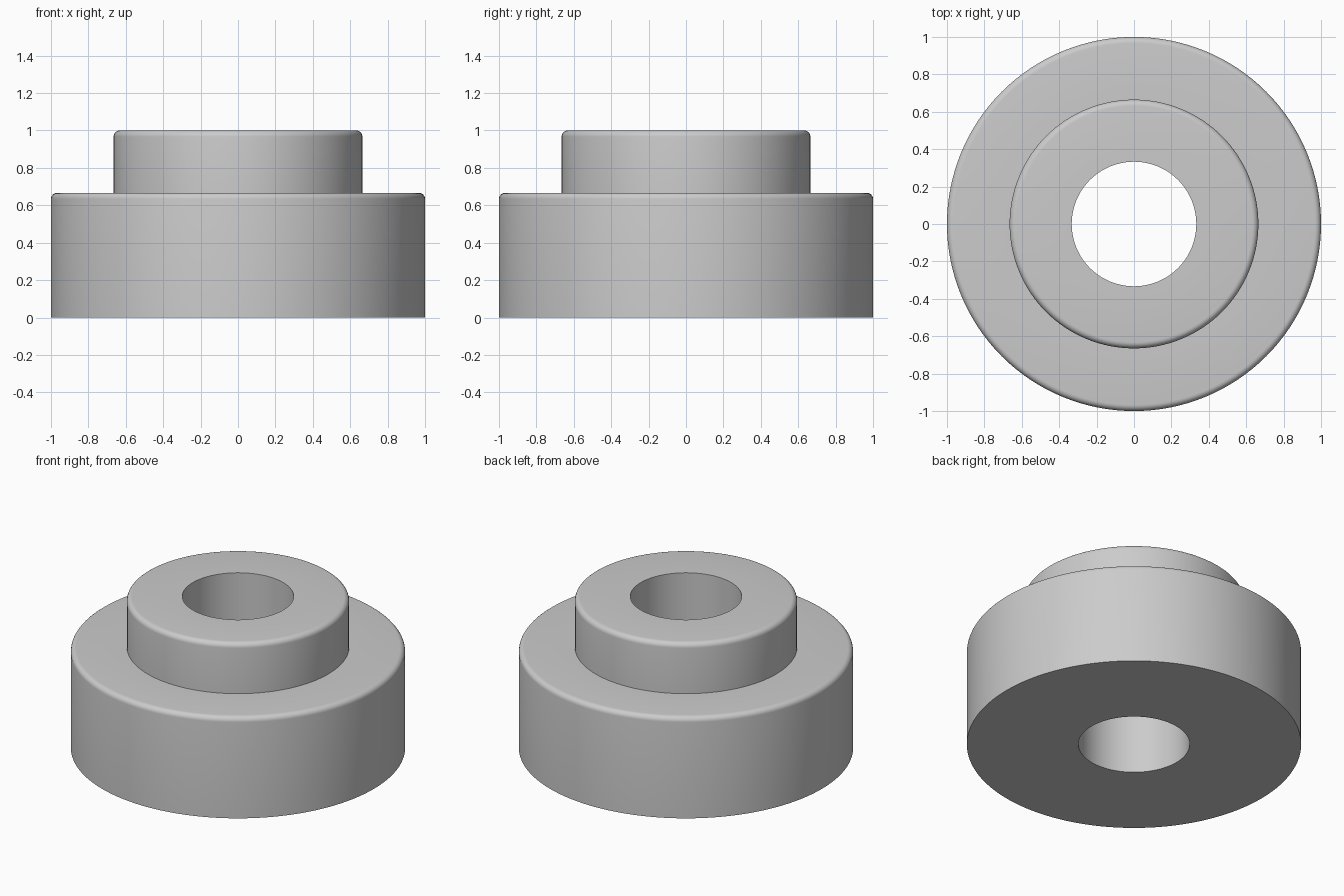
import bpy, bmesh, math

if "Cube" in bpy.data.objects:
    bpy.data.objects.remove(bpy.data.objects["Cube"])

SEGMENTS = 128
BORE, HUB, BODY = 0.333, 0.665, 1.0
SHOULDER, TOP = 0.667, 1.0
FILLET = 0.033


def rounded_corner(radius, height, r, steps=6):
    """Quarter-round from the vertical wall up to the flat top."""
    return [(radius - r + r * math.cos(a), height - r + r * math.sin(a))
            for a in (math.pi / 2 * i / steps for i in range(steps + 1))]


def lathe(name, profile):
    """Revolve a closed (radius, z) profile around the z axis."""
    bm = bmesh.new()
    rings = []
    for i in range(SEGMENTS):
        a = 2 * math.pi * i / SEGMENTS
        rings.append([bm.verts.new((r * math.cos(a), r * math.sin(a), z))
                      for r, z in profile])
    n = len(profile)
    for i in range(SEGMENTS):
        a, b = rings[i], rings[(i + 1) % SEGMENTS]
        for j in range(n):
            k = (j + 1) % n
            bm.faces.new((a[j], b[j], b[k], a[k]))
    bmesh.ops.recalc_face_normals(bm, faces=bm.faces)
    mesh = bpy.data.meshes.new(name)
    bm.to_mesh(mesh)
    bm.free()
    obj = bpy.data.objects.new(name, mesh)
    bpy.context.collection.objects.link(obj)
    bpy.context.view_layer.objects.active = obj
    obj.select_set(True)
    bpy.ops.object.shade_smooth_by_angle(angle=math.radians(30))
    obj.select_set(False)
    return obj


# Stepped bushing: wide body, narrower hub, straight through-bore
profile = [(BORE, 0), (BODY, 0)]
profile += rounded_corner(BODY, SHOULDER, FILLET)
profile += [(HUB, SHOULDER)]
profile += rounded_corner(HUB, TOP, FILLET)
profile += [(BORE, TOP)]
lathe("stepped_bushing", profile)
